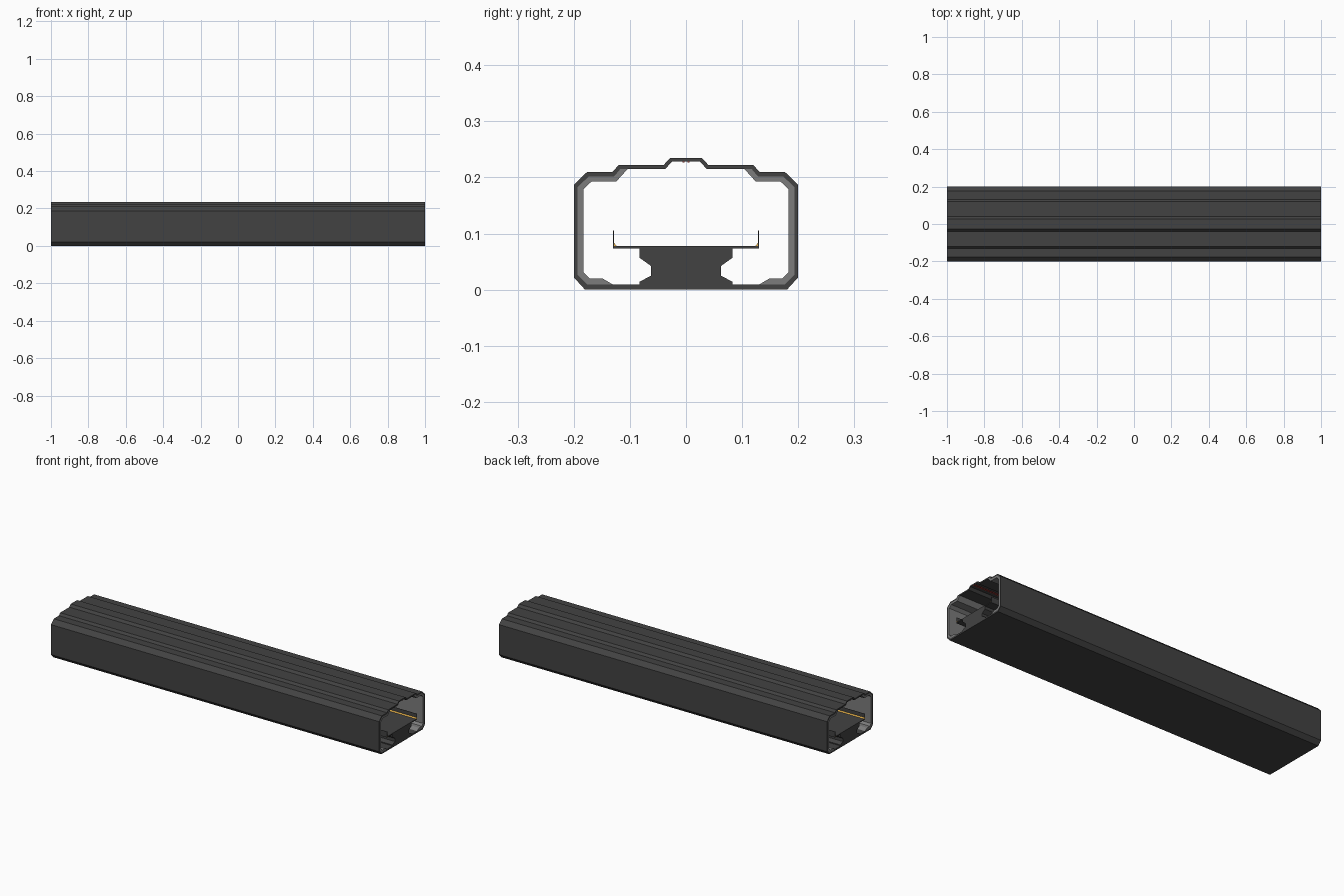
import bpy, bmesh

if "Cube" in bpy.data.objects:
    bpy.data.objects.remove(bpy.data.objects["Cube"])

L = 1.0  # half length along x


def material(name, rgb):
    m = bpy.data.materials.new(name)
    m.diffuse_color = (*rgb, 1)
    m.use_nodes = True
    m.node_tree.nodes["Principled BSDF"].inputs["Base Color"].default_value = m.diffuse_color
    return m


dark = material("dark_metal", (0.055, 0.055, 0.055))
light = material("lining_grey", (0.2, 0.2, 0.2))
orange = material("orange_light", (0.9, 0.5, 0.08))
red = material("red_light", (0.6, 0.05, 0.04))


def finish(bm, name, mat):
    bmesh.ops.recalc_face_normals(bm, faces=bm.faces)
    me = bpy.data.meshes.new(name)
    bm.to_mesh(me)
    bm.free()
    me.materials.append(mat)
    ob = bpy.data.objects.new(name, me)
    bpy.context.collection.objects.link(ob)
    return ob


def mirrored(half):
    """Close a right-half (y, z) profile, listed bottom to top."""
    return half + [(-y, z) for y, z in reversed(half)]


def loops(bm, pts):
    return [[bm.verts.new((x, y, z)) for y, z in pts] for x in (-L, L)]


def skin(bm, a, b):
    n = len(a)
    for i in range(n):
        j = (i + 1) % n
        bm.faces.new((a[i], a[j], b[j], b[i]))


def prism(name, pts, mat):
    """Solid bar with a (y, z) cross-section."""
    bm = bmesh.new()
    a, b = loops(bm, pts)
    skin(bm, a, b)
    bm.faces.new(a)
    bm.faces.new(b)
    return finish(bm, name, mat)


def tube(name, outer, inner, mat):
    """Hollow bar between two matching (y, z) cross-sections."""
    bm = bmesh.new()
    oa, ob = loops(bm, outer)
    ia, ib = loops(bm, inner)
    for a, b in ((oa, ob), (ia, ib), (oa, ia), (ob, ib)):
        skin(bm, a, b)
    return finish(bm, name, mat)


# Outer corridor shell with stepped roof
outer = [(0.18, 0), (0.2, 0.022), (0.2, 0.187), (0.176, 0.21), (0.131, 0.21),
         (0.12, 0.222), (0.04, 0.222), (0.028, 0.235)]
inner = [(0.176, 0.009), (0.193, 0.026), (0.193, 0.183), (0.173, 0.202), (0.128, 0.202),
         (0.117, 0.215), (0.037, 0.215), (0.025, 0.228)]
tube("corridor_shell", mirrored(outer), mirrored(inner), dark)

# Pedestal under the walkway, and the walkway deck
prism("walkway_pedestal", mirrored([(0.083, 0.008), (0.083, 0.014), (0.062, 0.025),
                                    (0.062, 0.042), (0.083, 0.057), (0.083, 0.074)]), dark)
prism("walkway_deck", mirrored([(0.13, 0.073), (0.13, 0.078)]), dark)

# Wall lining, side panels and light strips on both sides
lining = inner[:6] + [(0.104, 0.215), (0.124, 0.193), (0.168, 0.193), (0.183, 0.179),
                      (0.183, 0.031), (0.172, 0.02), (0.149, 0.02), (0.13, 0.009)]
panel = [(0.1285, 0.078), (0.13, 0.078), (0.13, 0.105), (0.1285, 0.105)]
strip = [(0.1285, 0.078), (0.1285, 0.084), (0.124, 0.078)]
ceiling = [(0.003, 0.2265), (0.006, 0.2265), (0.006, 0.228), (0.003, 0.228)]
for side, s in (("right", 1), ("left", -1)):
    for name, pts, mat in (("wall_lining", lining, light), ("walkway_side_panel", panel, dark),
                           ("walkway_light_strip", strip, orange),
                           ("ceiling_light_strip", ceiling, red)):
        prism(f"{name}_{side}", [(s * y, z) for y, z in pts], mat)
